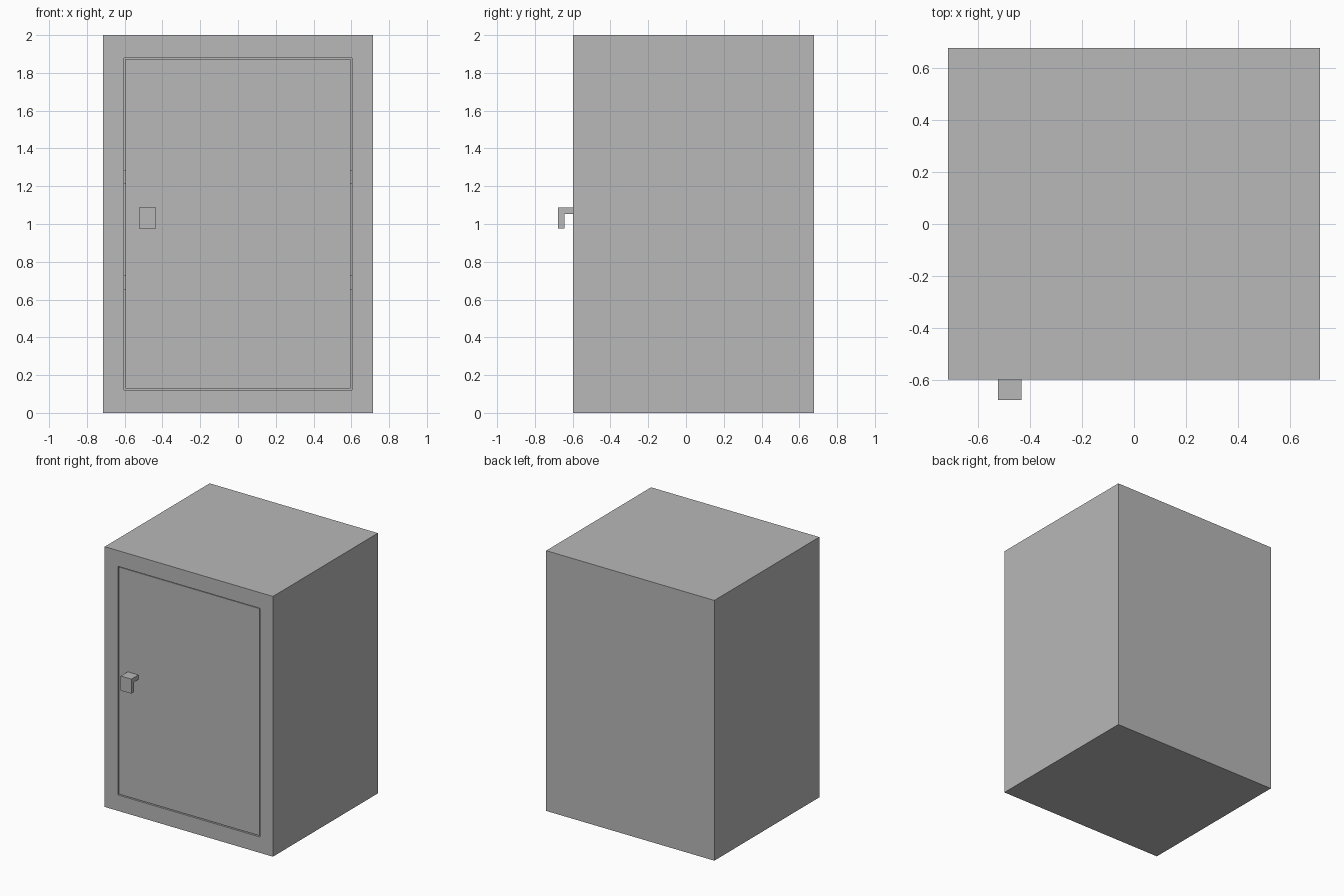
import bpy
import bmesh
from mathutils import Vector

old = bpy.data.objects.get("Cube")
if old:
    bpy.data.objects.remove(old, do_unlink=True)

grey = bpy.data.materials.new("plain_grey")
grey.use_nodes = True
grey.diffuse_color = (0.48, 0.48, 0.48, 1)
grey.node_tree.nodes["Principled BSDF"].inputs["Base Color"].default_value = grey.diffuse_color

FRONT, BACK = -0.597, 0.677
HALF_W, HEIGHT = 0.715, 2.0
OPEN_X, OPEN_Z = 0.604, (0.122, 1.879)
DOOR_FRONT = FRONT + 0.005


def add_object(name, bm):
    bmesh.ops.recalc_face_normals(bm, faces=bm.faces)
    mesh = bpy.data.meshes.new(name)
    bm.to_mesh(mesh)
    bm.free()
    mesh.materials.append(grey)
    obj = bpy.data.objects.new(name, mesh)
    bpy.context.collection.objects.link(obj)
    return obj


def box_mesh(low, high):
    bm = bmesh.new()
    bmesh.ops.create_cube(bm, size=1)
    low, high = Vector(low), Vector(high)
    for v in bm.verts:
        v.co = (low + high) / 2 + v.co * (high - low)
    return bm


def front_face(bm):
    return min(bm.faces, key=lambda f: f.calc_center_median().y)


# Cabinet shell: the front face is inset to the opening and pushed back
bm = box_mesh((-HALF_W, FRONT, 0), (HALF_W, BACK, HEIGHT))
face = front_face(bm)
bmesh.ops.inset_region(bm, faces=[face], thickness=0.1)
for v in face.verts:
    v.co.x = OPEN_X if v.co.x > 0 else -OPEN_X
    v.co.z = OPEN_Z[1] if v.co.z > HEIGHT / 2 else OPEN_Z[0]
inner = bmesh.ops.extrude_discrete_faces(bm, faces=[face])["faces"][0]
bmesh.ops.translate(bm, verts=inner.verts, vec=(0, BACK - FRONT - 0.12, 0))
add_object("cabinet_shell", bm)

# Door with a narrow gap all round
add_object("door", box_mesh((-0.596, DOOR_FRONT, OPEN_Z[0] + 0.006),
                            (0.596, DOOR_FRONT + 0.1, OPEN_Z[1] - 0.006)))

# Hinges and catches bridging the side gaps
for side, part in ((-1, "catch"), (1, "hinge")):
    for level, z in (("lower", 0.69), ("upper", 1.25)):
        xs = sorted((side * 0.59, side * OPEN_X))
        add_object(f"{level}_{part}", box_mesh((xs[0], DOOR_FRONT + 0.03, z - 0.037),
                                               (xs[1], DOOR_FRONT + 0.08, z + 0.037)))

# Hooked handle: side profile extruded across its width
profile = [(DOOR_FRONT, 1.088), (-0.677, 1.088), (-0.677, 0.976),
           (-0.642, 0.976), (-0.642, 1.053), (DOOR_FRONT, 1.053)]
bm = bmesh.new()
side = bm.faces.new([bm.verts.new((-0.523, y, z)) for y, z in profile])
ext = bmesh.ops.extrude_face_region(bm, geom=[side])["geom"]
bmesh.ops.translate(bm, vec=(0.09, 0, 0),
                    verts=[g for g in ext if isinstance(g, bmesh.types.BMVert)])
add_object("door_handle", bm)
